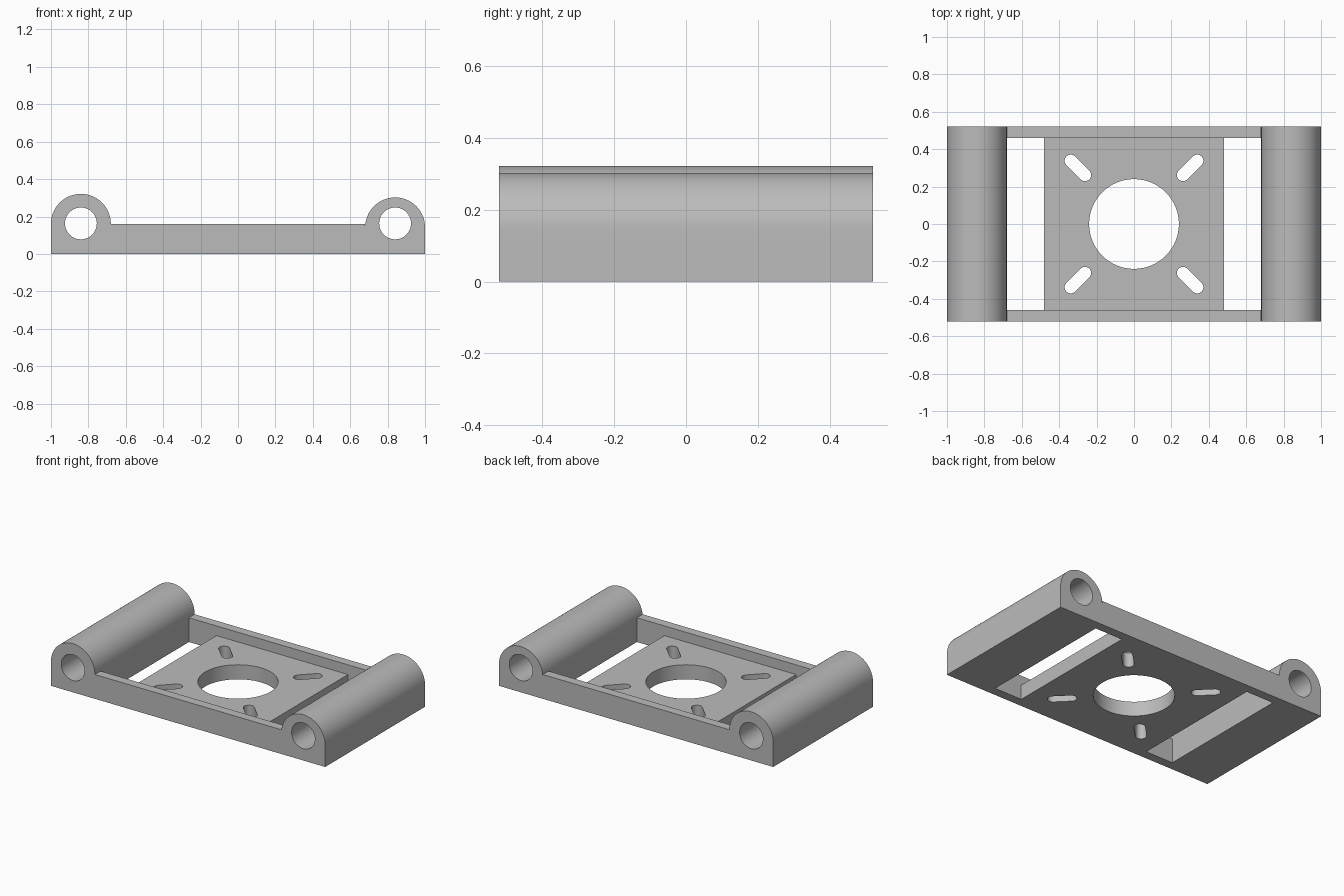
import bpy
import bmesh
from math import cos, sin, pi
from mathutils import Vector

cube = bpy.data.objects.get("Cube")
if cube:
    bpy.data.objects.remove(cube, do_unlink=True)

grey = bpy.data.materials.new("plain grey")
grey.use_nodes = True
colour = (0.5, 0.5, 0.5, 1)
grey.diffuse_color = colour
grey.node_tree.nodes["Principled BSDF"].inputs["Base Color"].default_value = colour

WIDTH, DEPTH = 1.0, 0.52        # half sizes of the whole bracket
RAIL_IN, RAIL_TOP = 0.46, 0.16  # rail inner face and height
ROD_X, ROD_Z, ROD_R = 0.84, 0.163, 0.085
HOLDER_R = 0.16
PLATE_X, PLATE_TOP = 0.48, 0.096
INNER_X = ROD_X - HOLDER_R


def arc(cx, cy, r, start, end, n):
    return [(cx + r * cos(start + (end - start) * i / n),
             cy + r * sin(start + (end - start) * i / n)) for i in range(n + 1)]


def circle(cx, cy, r, n=64):
    return arc(cx, cy, r, 0, 2 * pi, n)[:-1]


def box(x0, x1, y0, y1):
    return [(x0, y0), (x1, y0), (x1, y1), (x0, y1)]


def prism(name, outline, low, high, axis="z"):
    """Extrude an outline along z, or an x-z outline along y."""
    place = (lambda a, b, h: (a, b, h)) if axis == "z" else (lambda a, b, h: (a, h, b))
    bm = bmesh.new()
    face = bm.faces.new([bm.verts.new(place(a, b, low)) for a, b in outline])
    new = bmesh.ops.extrude_face_region(bm, geom=[face])["geom"]
    verts = [g for g in new if isinstance(g, bmesh.types.BMVert)]
    bmesh.ops.translate(bm, verts=verts, vec=Vector(place(0, 0, high - low)))
    bmesh.ops.recalc_face_normals(bm, faces=bm.faces)
    mesh = bpy.data.meshes.new(name)
    bm.to_mesh(mesh)
    bm.free()
    mesh.materials.append(grey)
    obj = bpy.data.objects.new(name, mesh)
    bpy.context.collection.objects.link(obj)
    return obj


# Bracket body: rail height in the middle, a rounded rod holder on each end
profile = [(-WIDTH, 0), (WIDTH, 0)]
profile += arc(ROD_X, 0.142, HOLDER_R, 0, pi, 40)
profile += [(INNER_X, RAIL_TOP), (-INNER_X, RAIL_TOP)]
profile += arc(-ROD_X, 0.161, HOLDER_R, 0, pi, 40)
bracket = prism("motor_mount_bracket", profile, -DEPTH, DEPTH, "y")

# Pocket above the plate, and the centre bore
cutters = [
    prism("pocket_cutter", box(-INNER_X, INNER_X, -RAIL_IN, RAIL_IN), PLATE_TOP, 0.2),
    prism("bore_cutter", circle(0, 0, 0.24), -0.1, 0.15),
]

for side in (-1, 1):
    # Rod hole and open window beside the plate
    cutters.append(prism("rod_cutter", circle(side * ROD_X, ROD_Z, ROD_R), -0.7, 0.7, "y"))
    xs = sorted((side * PLATE_X, side * INNER_X))
    cutters.append(prism("window_cutter", box(*xs, -RAIL_IN, RAIL_IN), -0.1, 0.18))
    # Diagonal screw slots
    for end in (-1, 1):
        angle = pi / 4 if side == end else -pi / 4
        dx, dy = 0.054 * cos(angle), 0.054 * sin(angle)
        cx, cy = side * 0.3, end * 0.3
        slot = arc(cx + dx, cy + dy, 0.033, angle - pi / 2, angle + pi / 2, 10)
        slot += arc(cx - dx, cy - dy, 0.033, angle + pi / 2, angle + 3 * pi / 2, 10)
        cutters.append(prism("slot_cutter", slot, -0.1, 0.15))

bpy.ops.object.select_all(action="DESELECT")
bracket.select_set(True)
bpy.context.view_layer.objects.active = bracket
for cutter in cutters:
    mod = bracket.modifiers.new("cut", "BOOLEAN")
    mod.operation = "DIFFERENCE"
    mod.solver = "EXACT"
    mod.object = cutter
    bpy.ops.object.modifier_apply(modifier=mod.name)
    bpy.data.objects.remove(cutter, do_unlink=True)

bpy.ops.object.shade_smooth_by_angle()
